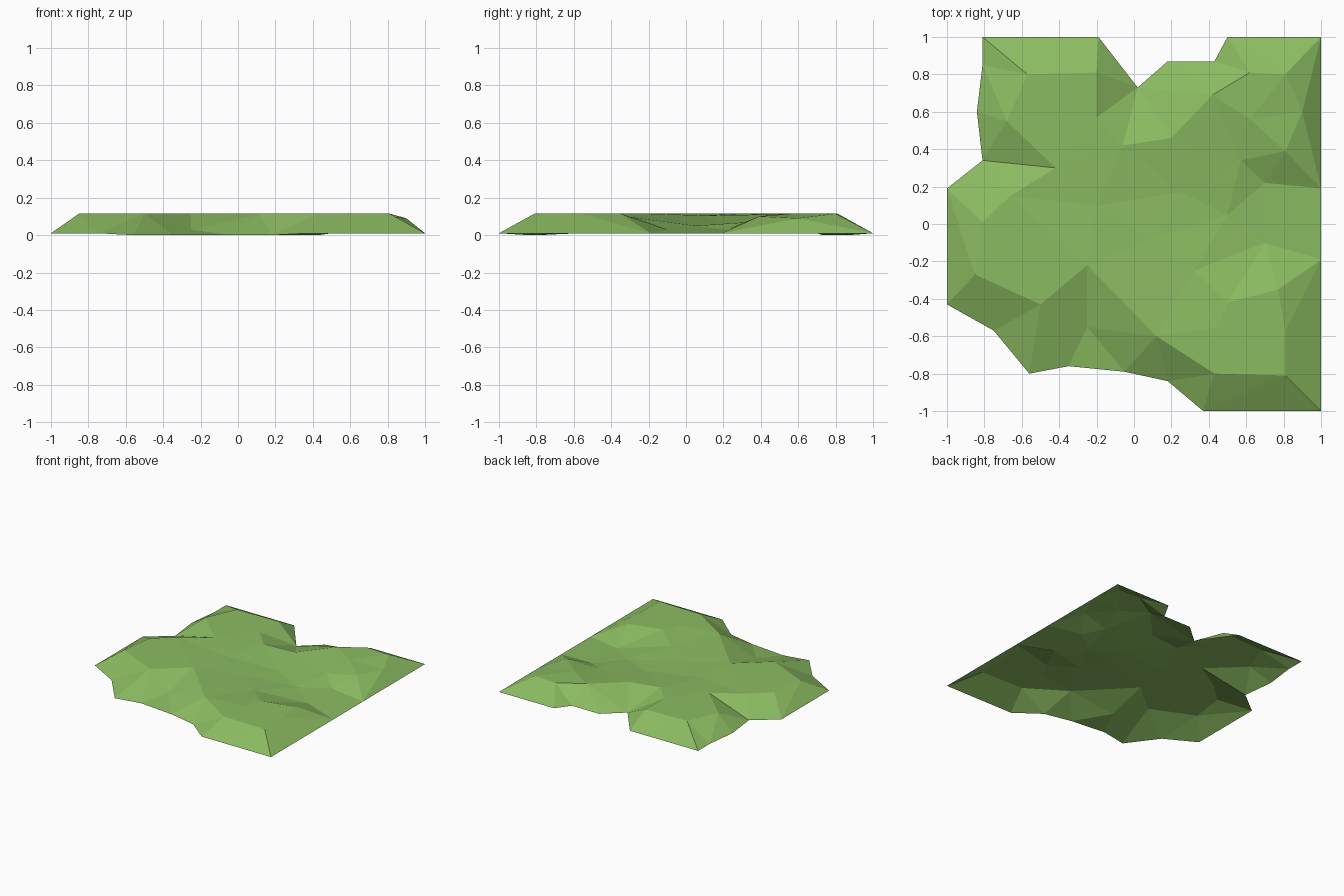
import bpy
import bmesh
from mathutils import Vector
from mathutils.geometry import delaunay_2d_cdt

# Remove only the default cube
default_cube = bpy.data.objects.get("Cube")
if default_cube:
    bpy.data.objects.remove(default_cube, do_unlink=True)


def flat_material(name, colour):
    """One plain colour for viewport and render."""
    material = bpy.data.materials.new(name)
    material.use_nodes = True
    material.diffuse_color = colour
    shader = material.node_tree.nodes["Principled BSDF"]
    shader.inputs["Base Color"].default_value = colour
    shader.inputs["Roughness"].default_value = 0.9
    return material


def shore_height(x, y):
    """The rim lies flat, sagging slightly along the ragged bays."""
    in_bay = abs(x) < 0.6 and 0.7 < abs(y) < 0.9
    return 0.0 if in_bay else 0.01


# Outer rim of the land, counter-clockwise
shore = [
    (1, -1), (1, -.19), (1, .19), (1, 1),
    (.5, 1), (.43, .87), (.18, .87), (.02, .73), (-.19, 1),
    (-.81, 1), (-.81, .85), (-.84, .6), (-.81, .34), (-1, .19),
    (-1, -.43), (-.75, -.57), (-.56, -.8), (-.35, -.76),
    (-.05, -.79), (.18, -.84), (.37, -1),
]

# Corners of the high ground, all at plateau level
PLATEAU = 0.115
plateau = [
    (.43, -.8), (.81, -.81), (.81, -.57), (.12, -.6), (.45, -.55),
    (-.25, -.22), (-.5, -.43), (-.85, -.27), (-.81, .01), (-.66, .15),
    (-.68, .55), (-.57, .8), (-.2, .81), (-.2, .57), (-.42, .3),
    (.42, .69), (.62, .81), (.81, .8), (.62, .56), (.5, -.42), (.77, -.35),
]

# Valley floor and lower knolls, each with its own height
slopes = [
    (.9, .6, .09), (.81, .39, .1), (.57, .34, .07), (.7, .22, .03),
    (.7, -.1, .03), (.5, .05, .05), (.32, -.25, .09), (.25, .17, .07),
    (.1, -.08, .09), (-.2, .1, .105), (-.06, .42, .11), (.2, .46, .1),
    (-.25, -.55, .03),
]

# Join the control points and triangulate them inside the rim
points = [Vector((x, y, shore_height(x, y))) for x, y in shore]
points += [Vector((x, y, PLATEAU)) for x, y in plateau]
points += [Vector(point) for point in slopes]
rim_loop = list(range(len(shore)))
flat_verts, _, triangles, origins, _, _ = delaunay_2d_cdt(
    [point.xy for point in points], [], [rim_loop], 1, 1e-5)

# Lift each triangulated corner to its height
bm = bmesh.new()
corners = []
for position, origin in zip(flat_verts, origins):
    height = points[origin[0]].z if origin else shore_height(*position)
    corners.append(bm.verts.new((position.x, position.y, height)))
for triangle in triangles:
    face = bm.faces.new([corners[index] for index in triangle])
    face.smooth = False
    face.normal_update()
    if face.normal.z < 0:
        face.normal_flip()

# Grassy land: a single open faceted sheet
mesh = bpy.data.meshes.new("grass_land")
bm.to_mesh(mesh)
bm.free()
mesh.materials.append(flat_material("grass green", (.26, .5, .12, 1)))
land = bpy.data.objects.new("grass_land", mesh)
bpy.context.collection.objects.link(land)
